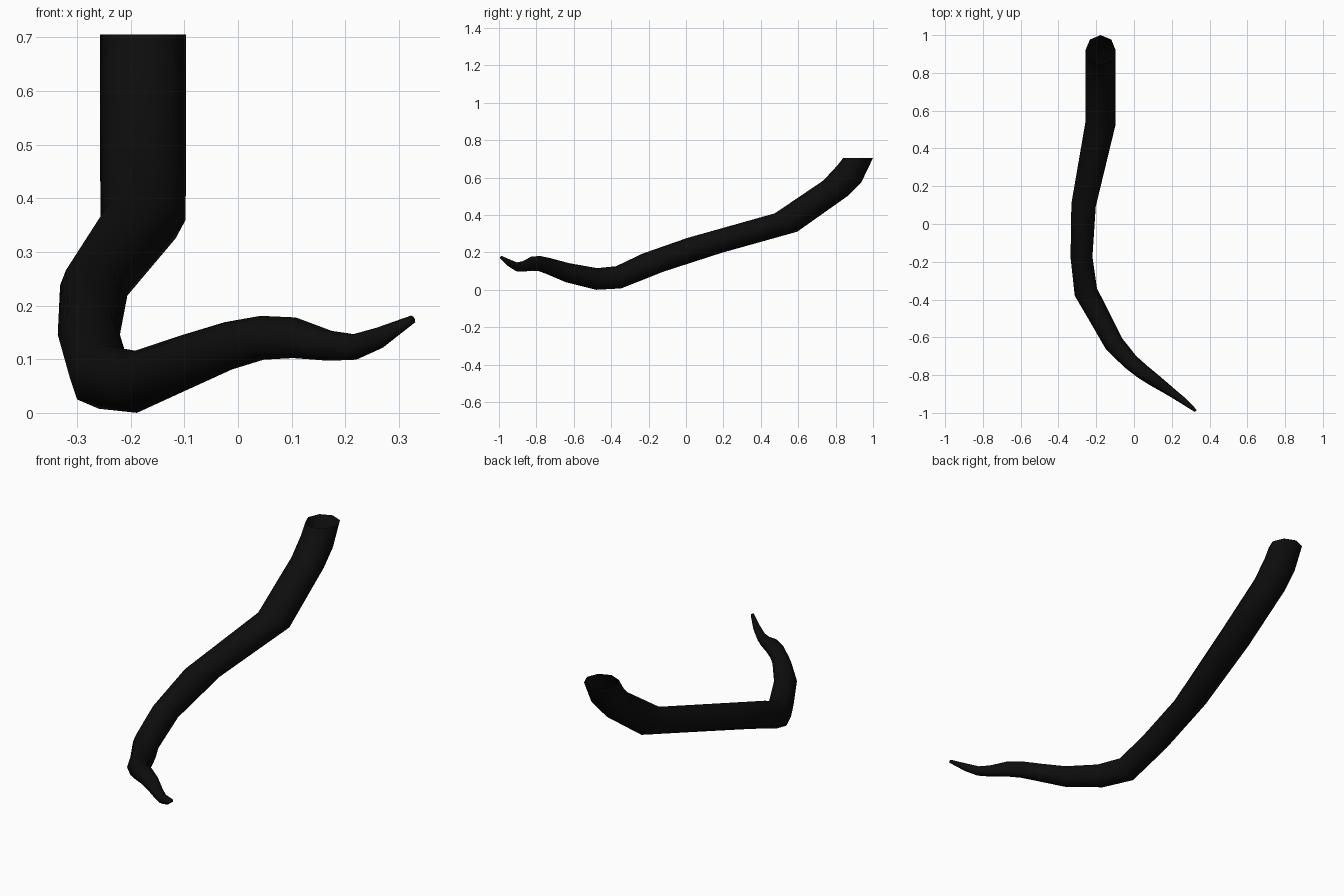
import bpy
import bmesh
import math
from mathutils import Vector

cube = bpy.data.objects.get("Cube")
if cube:
    bpy.data.objects.remove(cube, do_unlink=True)

SIDES = 8

# Rings from the thick root to the thin tip: centre, half width, half height, lean
RINGS = [
    ((-.177, .92, .705), .08, .08, 0),
    ((-.177, .875, .622), .08, .078, 0),
    ((-.177, .802, .545), .08, .074, .33),
    ((-.177, .535, .36), .08, .07, .48),
    ((-.267, .1, .238), .065, .065, 1.2),
    ((-.278, -.175, .146), .058, .065, .55),
    ((-.255, -.36, .067), .062, .061, 0),
    ((-.19, -.478, .058), .057, .058, 0),
    ((-.105, -.635, .092), .052, .052, 0),
    ((-.018, -.73, .125), .043, .045, 0),
    ((.045, -.782, .14), .04, .041, 0),
    ((.105, -.825, .14), .035, .038, 0),
    ((.172, -.872, .125), .027, .028, 0),
    ((.218, -.905, .123), .022, .024, 0),
    ((.264, -.938, .14), .018, .02, 0),
    ((.325, -.988, .174), .008, .008, 0),
]


def make_material(name, color):
    mat = bpy.data.materials.new(name)
    mat.use_nodes = True
    mat.diffuse_color = color
    mat.node_tree.nodes["Principled BSDF"].inputs["Base Color"].default_value = color
    return mat


def tangent_at(centers, i):
    """Direction halfway between the two neighbouring path segments."""
    if i == 0:
        return Vector((0, -.001, -1)).normalized()
    before = (centers[i] - centers[i - 1]).normalized()
    if i == len(centers) - 1:
        return before
    after = (centers[i + 1] - centers[i]).normalized()
    return (before + after).normalized()


def add_ring(bm, center, tangent, half_width, half_height, lean):
    """Eight-sided section across the path, leaning along it at the top."""
    side = tangent.cross(Vector((0, 0, 1))).normalized()
    up = side.cross(tangent) + tangent * lean
    ring = []
    for k in range(SIDES):
        angle = math.tau * k / SIDES
        offset = side * half_width * math.cos(angle) + up * half_height * math.sin(angle)
        ring.append(bm.verts.new(center + offset))
    return ring


# Tail body: a tapering tube, open at the root and closed at the tip
bm = bmesh.new()
centers = [Vector(row[0]) for row in RINGS]
loops = [add_ring(bm, centers[i], tangent_at(centers, i), *row[1:])
         for i, row in enumerate(RINGS)]
for first, second in zip(loops, loops[1:]):
    for k in range(SIDES):
        n = (k + 1) % SIDES
        bm.faces.new((first[k], first[n], second[n], second[k]))
bm.faces.new(loops[-1])
bmesh.ops.recalc_face_normals(bm, faces=bm.faces)

mesh = bpy.data.meshes.new("tail")
bm.to_mesh(mesh)
bm.free()
mesh.materials.append(make_material("near black", (.004, .004, .004, 1)))
tail = bpy.data.objects.new("tail", mesh)
bpy.context.collection.objects.link(tail)

# Smooth shading along the whole tube
for polygon in mesh.polygons:
    polygon.use_smooth = True
